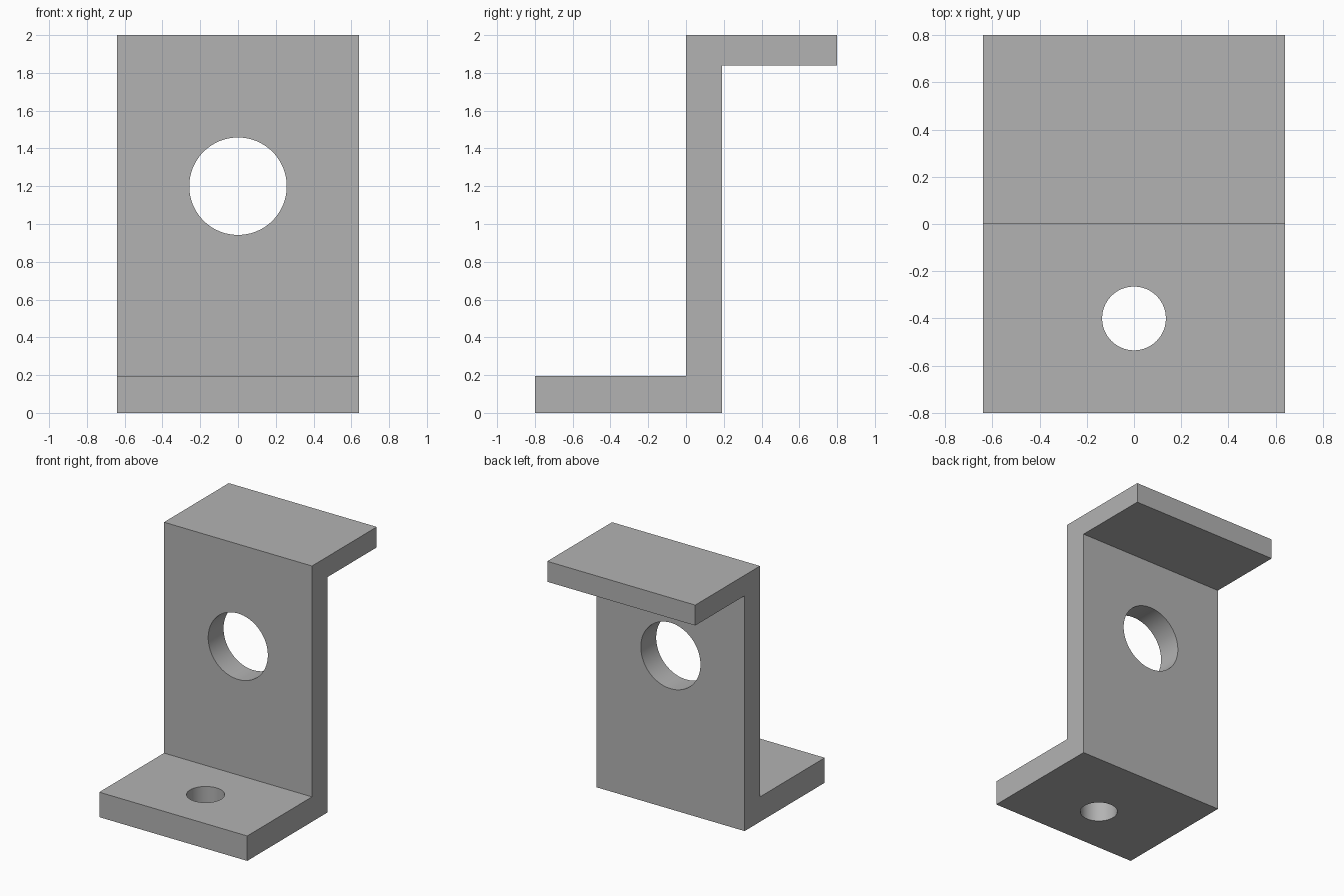
import bpy
import bmesh
import math

cube = bpy.data.objects.get("Cube")
if cube:
    bpy.data.objects.remove(cube, do_unlink=True)

HALF_WIDTH = 0.64

grey = bpy.data.materials.new("light grey metal")
grey.use_nodes = True
colour = (0.45, 0.45, 0.45, 1)
grey.diffuse_color = colour
grey.node_tree.nodes["Principled BSDF"].inputs["Base Color"].default_value = colour


def extrude_profile(name, points):
    """Extrude a (y, z) outline across the full width."""
    bm = bmesh.new()
    face = bm.faces.new([bm.verts.new((-HALF_WIDTH, y, z)) for y, z in points])
    result = bmesh.ops.extrude_face_region(bm, geom=[face])
    verts = [v for v in result["geom"] if isinstance(v, bmesh.types.BMVert)]
    bmesh.ops.translate(bm, verts=verts, vec=(2 * HALF_WIDTH, 0, 0))
    bmesh.ops.recalc_face_normals(bm, faces=bm.faces)
    mesh = bpy.data.meshes.new(name)
    bm.to_mesh(mesh)
    bm.free()
    mesh.materials.append(grey)
    obj = bpy.data.objects.new(name, mesh)
    bpy.context.collection.objects.link(obj)
    return obj


def drill(target, name, radius, location, rotation):
    """Cut a round through hole and discard the cutter."""
    bpy.ops.mesh.primitive_cylinder_add(vertices=96, radius=radius, depth=0.6,
                                        location=location, rotation=rotation)
    cutter = bpy.context.object
    cutter.name = name
    cutter.hide_render = True
    cutter.data.materials.append(grey)
    mod = target.modifiers.new(name, "BOOLEAN")
    mod.operation = "DIFFERENCE"
    mod.solver = "EXACT"
    mod.object = cutter
    bpy.ops.object.select_all(action="DESELECT")
    target.select_set(True)
    bpy.context.view_layer.objects.active = target
    bpy.ops.object.modifier_apply(modifier=mod.name)
    bpy.data.objects.remove(cutter, do_unlink=True)


# Z-shaped bracket: foot forward, upright web, top flange backward
bracket = extrude_profile("z_bracket", [
    (-0.8, 0), (0.19, 0), (0.19, 1.84), (0.8, 1.84),
    (0.8, 2), (0, 2), (0, 0.195), (-0.8, 0.195),
])

# Large hole through the web, small hole through the foot
drill(bracket, "web_hole", 0.258, (0, 0.1, 1.2), (math.pi / 2, 0, 0))
drill(bracket, "foot_hole", 0.135, (0, -0.4, 0.1), (0, 0, 0))

bpy.ops.object.shade_smooth_by_angle(angle=math.radians(30))
